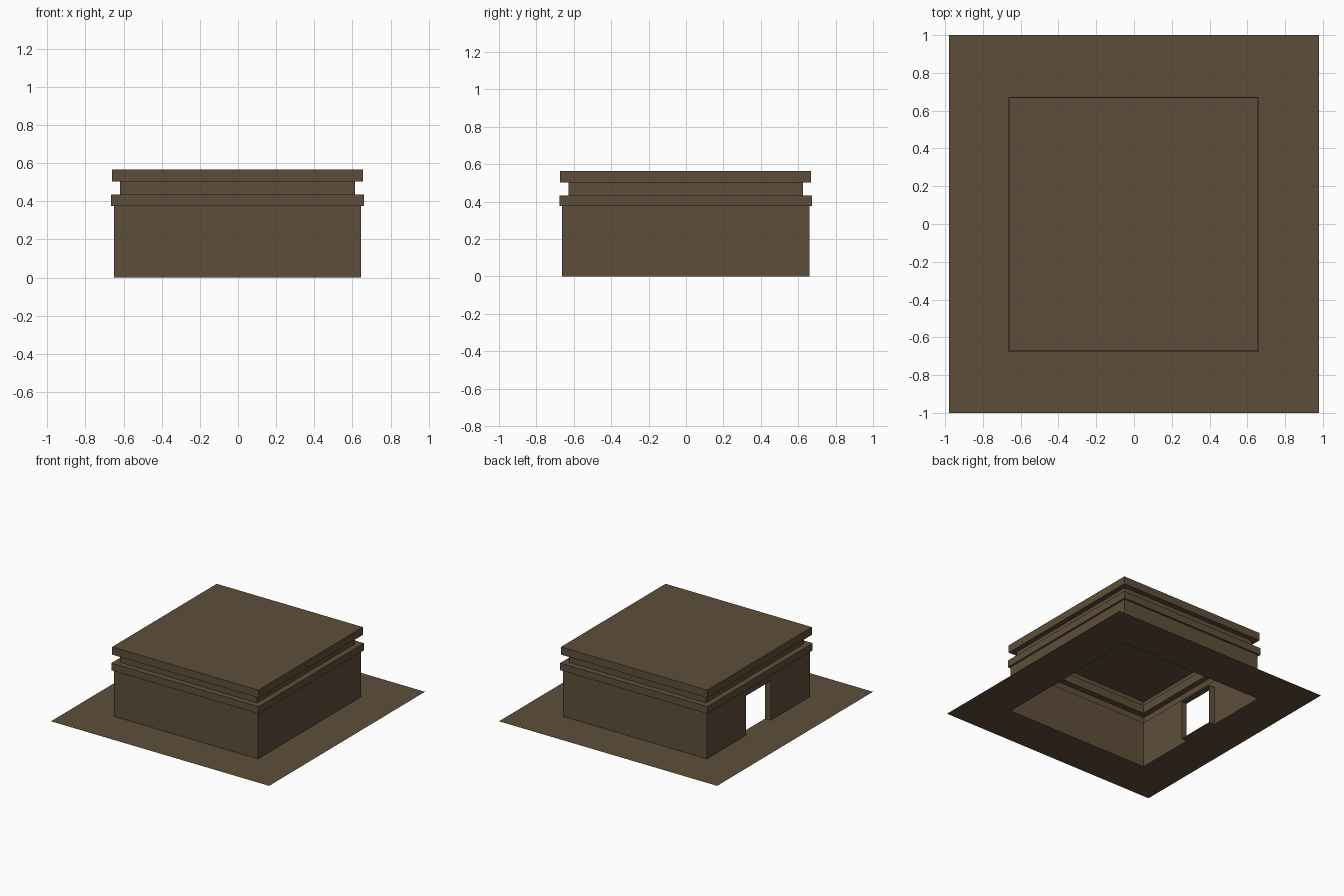
import bpy, bmesh

if "Cube" in bpy.data.objects:
    bpy.data.objects.remove(bpy.data.objects["Cube"])

brown = bpy.data.materials.new("earth brown")
brown.diffuse_color = (0.112, 0.076, 0.042, 1)
brown.use_nodes = True
brown.node_tree.nodes["Principled BSDF"].inputs["Base Color"].default_value = brown.diffuse_color

CX, CY = -0.0025, -0.002          # building sits a hair off centre
WX, WY = 0.6465, 0.661            # wall half sizes
WALL_TOP = 0.376
DOOR_HALF, DOOR_TOP, DOOR_DEPTH = 0.16, 0.32, 0.052


def finish(bm, name):
    bmesh.ops.remove_doubles(bm, verts=bm.verts, dist=1e-5)
    mesh = bpy.data.meshes.new(name)
    bm.to_mesh(mesh)
    bm.free()
    mesh.materials.append(brown)
    obj = bpy.data.objects.new(name, mesh)
    bpy.context.collection.objects.link(obj)
    return obj


def ring(hx, hy, z, cx=CX, cy=CY):
    """Rectangle corners, starting front left, anticlockwise."""
    return [(cx + sx * hx, cy + sy * hy, z)
            for sx, sy in ((-1, -1), (1, -1), (1, 1), (-1, 1))]


def face(bm, points):
    bm.faces.new([bm.verts.new(p) for p in points])


def bridge(bm, a, b, sides=range(4)):
    for i in sides:
        j = (i + 1) % 4
        face(bm, (a[i], a[j], b[j], b[i]))


# Ground sheet with an opening under the building
bm = bmesh.new()
bridge(bm, ring(0.98, 1.0, 0, 0, 0), ring(WX, WY, 0))
finish(bm, "ground_sheet")

# Walls: front, right and back are plain, the left one has a doorway
bm = bmesh.new()
bridge(bm, ring(WX, WY, 0), ring(WX, WY, WALL_TOP), range(3))
x = CX - WX
ya, yb = CY - WY, CY + WY
da, db = CY - DOOR_HALF, CY + DOOR_HALF
for y0, y1, z0, z1 in ((ya, da, 0, WALL_TOP), (db, yb, 0, WALL_TOP),
                       (da, db, DOOR_TOP, WALL_TOP)):
    face(bm, ((x, y1, z0), (x, y0, z0), (x, y0, z1), (x, y1, z1)))
finish(bm, "walls")

# Doorway lining: jambs, lintel and sill reaching inward
bm = bmesh.new()
outer = [(x, da, 0), (x, db, 0), (x, db, DOOR_TOP), (x, da, DOOR_TOP)]
inner = [(px + DOOR_DEPTH, py, pz) for px, py, pz in outer]
bridge(bm, outer, inner)
finish(bm, "doorway_lining")

# Hollow stepped roof: band, recessed neck and top slab
bm = bmesh.new()
profile = [(WX, WY, WALL_TOP), (0.662, 0.6755, WALL_TOP), (0.662, 0.6755, 0.434),
           (0.616, 0.6275, 0.434), (0.616, 0.6275, 0.502),
           (0.657, 0.6705, 0.502), (0.657, 0.6705, 0.565)]
rings = [ring(*p) for p in profile]
for lower, upper in zip(rings, rings[1:]):
    bridge(bm, lower, upper)
face(bm, rings[-1])
finish(bm, "stepped_roof")
